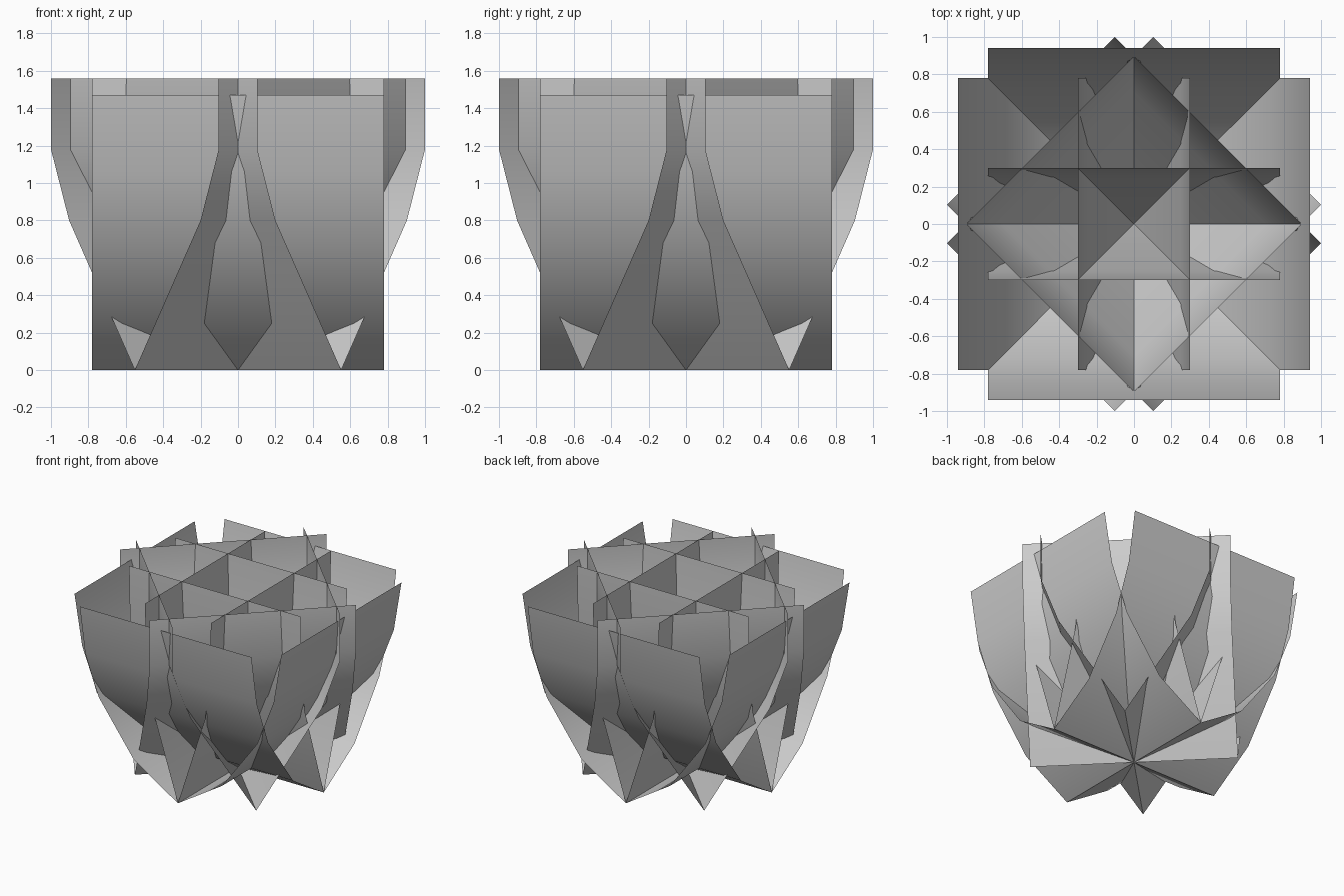
import bpy
from math import radians, sin, cos

if "Cube" in bpy.data.objects:
    bpy.data.objects.remove(bpy.data.objects["Cube"])

HALF_WIDTH = 0.78


def curved_sheet(name, profile, angle):
    """Sheet of constant width that follows a (distance, height) profile."""
    out = (sin(angle), -cos(angle))
    side = (cos(angle), sin(angle))
    verts, faces = [], []
    for r, z in profile:
        for s in (-HALF_WIDTH, HALF_WIDTH):
            verts.append((out[0] * r + side[0] * s, out[1] * r + side[1] * s, z))
    for i in range(len(profile) - 1):
        a = 2 * i
        faces.append((a, a + 1, a + 3, a + 2))
    mesh = bpy.data.meshes.new(name)
    mesh.from_pydata(verts, [], faces)
    mesh.shade_smooth()
    obj = bpy.data.objects.new(name, mesh)
    bpy.context.collection.objects.link(obj)


# Three rings of leaf sheets: name, first angle, side profile
rings = [
    ("inner_leaf", 0, [(0, 0), (0.25, 0.77), (0.288, 1.12), (0.30, 1.56)]),
    ("middle_leaf", 45, [(0, 0), (0.497, 0.80), (0.634, 1.18), (0.634, 1.56)]),
    ("outer_leaf", 0, [(0, 0), (0.40, 0.25), (0.72, 0.68), (0.87, 1.06), (0.94, 1.47)]),
]

# Four copies of each leaf around the centre
for name, start, profile in rings:
    for k in range(4):
        curved_sheet(f"{name}_{k + 1}", profile, radians(start + 90 * k))
